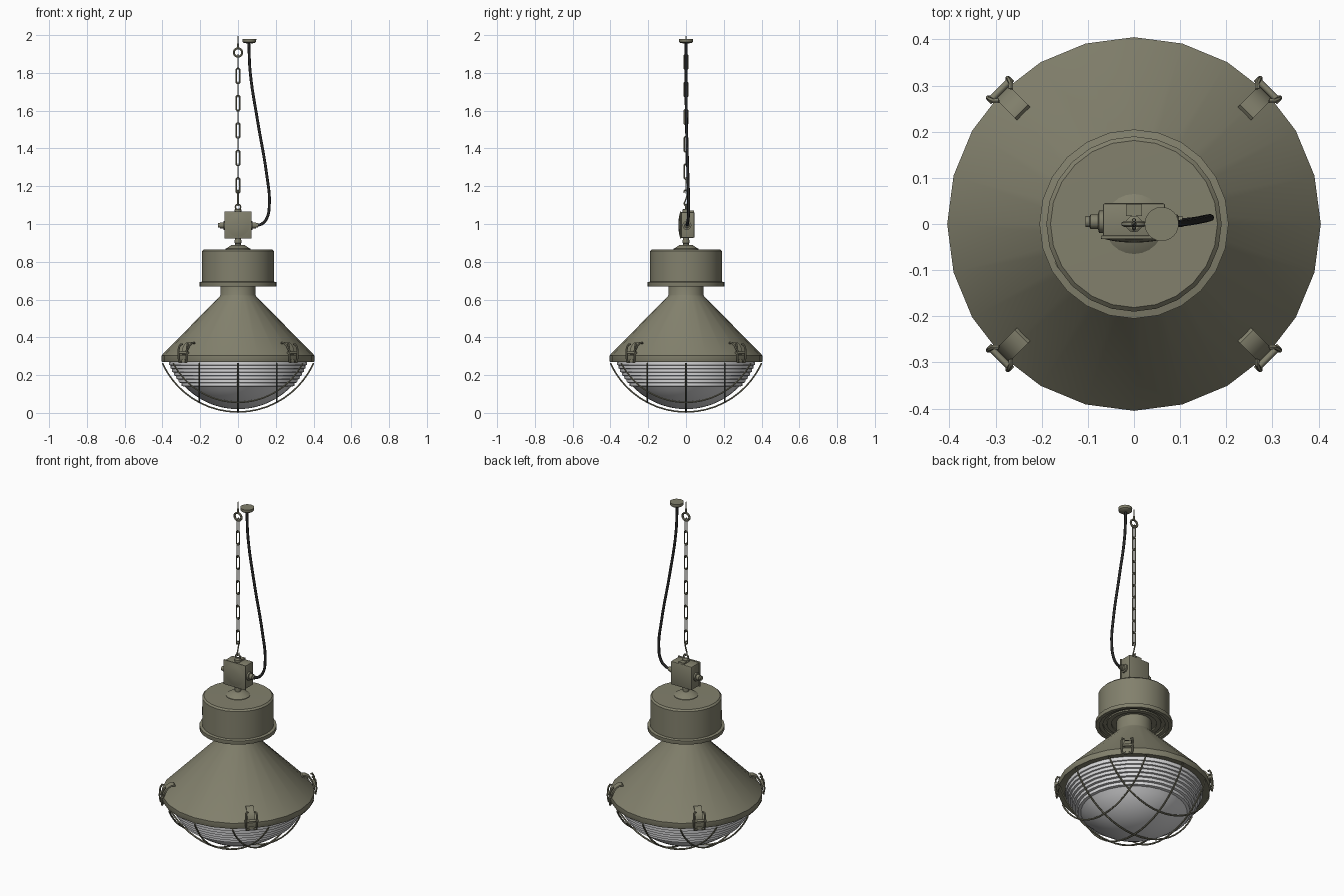
import bpy, bmesh
from math import sin, cos, pi, sqrt, radians, asin
from mathutils import Vector, Matrix

if "Cube" in bpy.data.objects:
    bpy.data.objects.remove(bpy.data.objects["Cube"])

def material(name, rgb):
    m = bpy.data.materials.new(name)
    m.diffuse_color = (*rgb, 1)
    m.use_nodes = True
    m.node_tree.nodes["Principled BSDF"].inputs["Base Color"].default_value = m.diffuse_color
    return m

OLIVE = material("olive_paint", (0.225, 0.218, 0.152))
GLASS = material("pale_glass", (0.68, 0.68, 0.69))
BLACK = material("black_rubber", (0.02, 0.02, 0.02))

def finish(name, bm, mat, angle=32):
    bmesh.ops.recalc_face_normals(bm, faces=bm.faces[:])
    me = bpy.data.meshes.new(name)
    bm.to_mesh(me)
    bm.free()
    me.materials.append(mat)
    ob = bpy.data.objects.new(name, me)
    bpy.context.collection.objects.link(ob)
    bpy.ops.object.select_all(action='DESELECT')
    ob.select_set(True)
    bpy.context.view_layer.objects.active = ob
    bpy.ops.object.shade_smooth_by_angle(angle=radians(angle))
    return ob

def lathe(name, profile, mat, segs=24, matrix=Matrix()):
    """Revolve (radius, height) points around z, then place with a matrix."""
    bm = bmesh.new()
    rings = []
    for r, z in profile:
        n = segs if r > 1e-6 else 1
        rings.append([bm.verts.new(matrix @ Vector((r * cos(2 * pi * i / segs), r * sin(2 * pi * i / segs), z)))
                      for i in range(n)])
    for a, b in zip(rings, rings[1:]):
        for i in range(segs):
            j = (i + 1) % segs
            quad = [a[i % len(a)], a[j % len(a)], b[j % len(b)], b[i % len(b)]]
            bm.faces.new(list(dict.fromkeys(quad)))
    return finish(name, bm, mat)

def tube(name, paths, radius, mat, cyclic=False, smooth=False, res=1):
    """Round wire along one or more point paths."""
    cu = bpy.data.curves.new(name, 'CURVE')
    cu.dimensions = '3D'
    cu.bevel_depth = radius
    cu.bevel_resolution = res
    cu.use_fill_caps = True
    cu.resolution_u = 6
    for pts in paths:
        sp = cu.splines.new('BEZIER' if smooth else 'POLY')
        store = sp.bezier_points if smooth else sp.points
        store.add(len(pts) - 1)
        for p, co in zip(store, pts):
            if smooth:
                p.co = co
                p.handle_left_type = p.handle_right_type = 'AUTO'
            else:
                p.co = (*co, 1)
        sp.use_cyclic_u = cyclic
    tmp = bpy.data.objects.new(name + "_curve", cu)
    bpy.context.collection.objects.link(tmp)
    bpy.context.view_layer.update()
    me = bpy.data.meshes.new_from_object(tmp.evaluated_get(bpy.context.evaluated_depsgraph_get()))
    bpy.data.objects.remove(tmp)
    bm = bmesh.new()
    bm.from_mesh(me)
    bpy.data.meshes.remove(me)
    return finish(name, bm, mat, 50)

def box(name, center, size, mat, bevel=0.0, matrix=Matrix()):
    bm = bmesh.new()
    bmesh.ops.create_cube(bm, size=1, matrix=Matrix.Translation(center) @ Matrix.Diagonal((*size, 1)))
    if bevel:
        bmesh.ops.bevel(bm, geom=bm.edges[:], offset=bevel, segments=2, affect='EDGES', profile=0.5)
    bm.transform(matrix)
    return finish(name, bm, mat)

def circle(c, r, plane, n=16):
    return [Vector(c) + r * (cos(2 * pi * i / n) * plane + sin(2 * pi * i / n) * Vector((0, 0, 1))) for i in range(n)]

X, Y = Vector((1, 0, 0)), Vector((0, 1, 0))

# Conical shade with rim and neck
lathe("shade", [(0.355, 0.275), (0.39, 0.27), (0.403, 0.27), (0.405, 0.274), (0.405, 0.303), (0.4, 0.309),
                (0.096, 0.618), (0.093, 0.625), (0.093, 0.69)], OLIVE)

# Ballast housing with flange and stepped underside
lathe("housing", [(0.09, 0.69), (0.12, 0.69), (0.12, 0.682), (0.145, 0.682), (0.145, 0.69), (0.165, 0.69),
                  (0.165, 0.678), (0.185, 0.678), (0.185, 0.67), (0.204, 0.67), (0.205, 0.673), (0.205, 0.692),
                  (0.19, 0.695), (0.19, 0.856), (0.181, 0.865), (0, 0.867)], OLIVE)
box("housing_latch", (0.187, 0, 0.763), (0.008, 0.016, 0.045), OLIVE, 0, Matrix.Rotation(radians(208), 4, 'Z'))

# Mounting collar and stem
lathe("collar", [(0.065, 0.863), (0.065, 0.869), (0.035, 0.888), (0.015, 0.89), (0.015, 0.898),
                 (0.018, 0.9), (0.018, 0.914), (0.015, 0.916), (0.015, 0.93)], OLIVE)

# Glass dome: stepped rings above, smooth bowl below
CZ, RG, STEP = 0.413, 0.393, 0.0186
def glass_r(z):
    return sqrt(RG ** 2 - (CZ - z) ** 2)
prof = [(glass_r(0.27), 0.28)]
for k in range(7):
    top = 0.27 - k * STEP
    prof += [(glass_r(top), top), (glass_r(top) - 0.001, top - STEP + 0.002)]
end = asin(glass_r(0.27 - 7 * STEP) / RG)
for k in range(11):
    a = end * (1 - k / 10)
    prof.append((RG * sin(a), CZ - RG * cos(a)))
lathe("glass_dome", prof, GLASS, 32)

# Wire cage: three wires each way on a sphere
RC, WIRE = 0.4385, 0.0048
paths = []
for off in (-0.205, 0, 0.205):
    half = sqrt(0.4 ** 2 - off ** 2)
    rad = sqrt(RC ** 2 - off ** 2)
    arc = []
    for i in range(25):
        u = half * sin(pi / 2 * (i / 12 - 1))
        arc.append((u, off, WIRE + RC - sqrt(rad ** 2 - u ** 2)))
    paths += [arc, [(y, x, z) for x, y, z in arc]]
tube("wire_cage", paths, WIRE, OLIVE)

# Four rim clasps: curved lever, pivot, wire bail and rim hook
for k in range(4):
    M = Matrix.Rotation(radians(45 + 90 * k), 4, 'Z')
    lever = [(0.333, 0.364), (0.345, 0.376), (0.362, 0.375), (0.385, 0.36), (0.4, 0.335), (0.404, 0.312)]
    inner = [(0.4, 0.31), (0.393, 0.331), (0.38, 0.353), (0.36, 0.368), (0.347, 0.369), (0.337, 0.361)]
    bm = bmesh.new()
    sides = [[bm.verts.new(M @ Vector((r, t, z))) for r, z in lever + inner] for t in (-0.02, 0.02)]
    n = len(sides[0])
    for i in range(n):
        j = (i + 1) % n
        bm.faces.new((sides[0][i], sides[0][j], sides[1][j], sides[1][i]))
    for s in sides:
        for i in range(5):
            bm.faces.new((s[i], s[i + 1], s[10 - i], s[11 - i]))
    finish(f"clasp_lever_{k}", bm, OLIVE)
    for side in (-1, 1):
        wire = [(0.408, 0.012, 0.268), (0.413, 0.027, 0.268), (0.417, 0.03, 0.3), (0.413, 0.03, 0.345),
                (0.404, 0.027, 0.362), (0.396, 0.018, 0.364)]
        tube(f"clasp_wire_{k}_{'left' if side < 0 else 'right'}",
             [[M @ Vector((r, side * t, z)) for r, t, z in wire]], 0.0055, OLIVE)
    tube(f"clasp_pivot_{k}", [[M @ Vector((0.41, t, 0.318)) for t in (-0.036, 0.036)]], 0.007, OLIVE, res=2)
    box(f"clasp_hook_{k}", (0.405, 0, 0.274), (0.012, 0.026, 0.016), OLIVE, 0.002, M)

# Junction box with lid and gently domed round cover
box("junction_box", (0, 0.008, 0.995), (0.135, 0.074, 0.136), OLIVE, 0.005)
box("junction_lid", (0, -0.029, 0.995), (0.144, 0.008, 0.144), OLIVE, 0.003)
lathe("lid_disc", [(0.062, 0), (0.045, 0.004), (0.024, 0.0065), (0, 0.007)], OLIVE, 24,
      Matrix.Translation((0, -0.033, 0.995)) @ Matrix.Rotation(pi / 2, 4, 'X'))

# Cable glands on both sides
for side, name in ((1, "gland_right"), (-1, "gland_left")):
    lathe(name, [(0.024, 0.06), (0.024, 0.076), (0.016, 0.078), (0.016, 0.094), (0.012, 0.096), (0.012, 0.105), (0, 0.105)],
          OLIVE, 12, Matrix.Translation((0, 0.005, 0.993)) @ Matrix.Rotation(side * pi / 2, 4, 'Y'))

# Eye on the box and the open hook above it
lathe("eye_base", [(0.018, 1.06), (0.018, 1.076), (0.012, 1.08), (0, 1.08)], OLIVE, 12)
box("eye_bracket", (0, 0.03, 1.065), (0.034, 0.026, 0.014), OLIVE)
tube("box_eye", [circle((0, 0, 1.09), 0.014, X)], 0.0045, OLIVE, True)
tube("chain_hook", [[(0, -0.011, 1.165), (0, -0.008, 1.176), (0, 0, 1.179), (0, 0.008, 1.172), (0, 0.006, 1.155),
                     (0, -0.003, 1.125), (0, -0.009, 1.108), (0, -0.004, 1.099), (0, 0.006, 1.1), (0, 0.01, 1.11)]],
     0.004, OLIVE, smooth=True)

# Chain of alternating long links
outline = [(0.005, 0.04), (0.0095, 0.035), (0.0095, -0.035), (0.005, -0.04),
           (-0.005, -0.04), (-0.0095, -0.035), (-0.0095, 0.035), (-0.005, 0.04)]
links = []
for k in range(10):
    c = Vector((0, 0, 1.857 - 0.0725 * k))
    axis = X if k % 2 else Y
    links.append([c + axis * u + Vector((0, 0, w)) for u, w in outline])
tube("chain", links, 0.0038, OLIVE, True)

# Ceiling eye screw
tube("ceiling_eye", [circle((0, 0, 1.908), 0.022, X, 20)], 0.006, OLIVE, True)
lathe("ceiling_screw", [(0.006, 1.928), (0.006, 1.95), (0.004, 1.955), (0.003, 1.99), (0, 2.0)], OLIVE, 8)

# Ceiling rose and power cable
lathe("ceiling_rose", [(0, 1.955), (0.014, 1.956), (0.03, 1.959), (0.036, 1.964), (0.037, 1.98), (0, 1.98)],
      OLIVE, 24, Matrix.Translation((0.06, 0, 0)))
tube("power_cable", [[(0.057, 0, 1.96), (0.065, 0, 1.8), (0.103, 0.002, 1.55), (0.152, 0.01, 1.26),
                      (0.166, 0.014, 1.11), (0.152, 0.012, 1.03), (0.125, 0.007, 1.0), (0.095, 0.005, 0.993)]],
     0.0075, BLACK, smooth=True, res=2)
